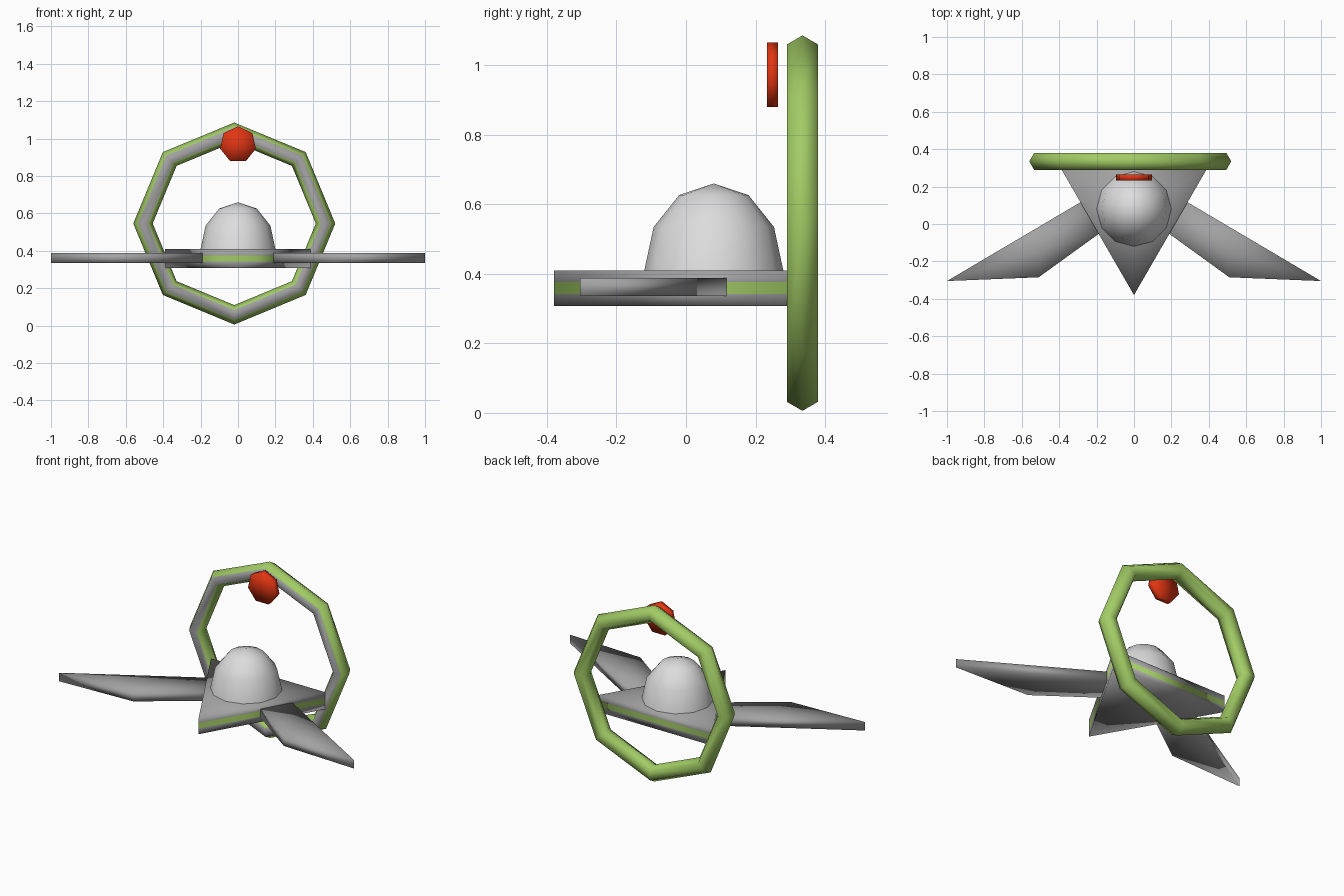
import bpy, bmesh, math
from mathutils import Vector

if "Cube" in bpy.data.objects:
    bpy.data.objects.remove(bpy.data.objects["Cube"])


def material(name, rgb):
    m = bpy.data.materials.new(name)
    m.diffuse_color = (*rgb, 1)
    m.use_nodes = True
    m.node_tree.nodes["Principled BSDF"].inputs["Base Color"].default_value = m.diffuse_color
    return m


GREY = material("hull grey", (0.36, 0.36, 0.36))
GREEN = material("lime green", (0.36, 0.60, 0.13))
RED = material("signal red", (0.75, 0.035, 0.006))
PALE = material("dome pale grey", (0.72, 0.72, 0.72))


def add_object(name, bm, mats):
    bmesh.ops.recalc_face_normals(bm, faces=bm.faces)
    for f in bm.faces:
        f.smooth = True
    me = bpy.data.meshes.new(name)
    bm.to_mesh(me)
    bm.free()
    for m in mats:
        me.materials.append(m)
    ob = bpy.data.objects.new(name, me)
    bpy.context.collection.objects.link(ob)
    return ob


def prism(outline, levels, axis):
    """Stack an outline through several levels, with fan caps."""
    bm = bmesh.new()
    place = (lambda a, b, h: (a, b, h)) if axis == "z" else (lambda a, b, h: (a, h, b))
    rows = [[bm.verts.new(place(a, b, h)) for a, b in outline] for h in levels]
    n = len(outline)
    for lo, hi in zip(rows, rows[1:]):
        for i in range(n):
            j = (i + 1) % n
            bm.faces.new((lo[i], lo[j], hi[j], hi[i]))
    ca = sum(p[0] for p in outline) / n
    cb = sum(p[1] for p in outline) / n
    for row, h in ((rows[0], levels[0]), (rows[-1], levels[-1])):
        c = bm.verts.new(place(ca, cb, h))
        for i in range(n):
            bm.faces.new((row[i], row[(i + 1) % n], c))
    return bm


def polygon(n, r, ca, cb, start):
    return [(ca + r * math.cos(start + math.tau * i / n),
             cb + r * math.sin(start + math.tau * i / n)) for i in range(n)]


# Triangular hull with a green stripe round its middle third
bm = prism(polygon(3, 0.45, 0, 0.07, -math.pi / 2), [0.308, 0.342, 0.376, 0.41], "z")
for f in bm.faces:
    z = f.calc_center_median().z
    f.material_index = 1 if 0.345 < z < 0.373 else 0
add_object("hull", bm, [GREY, GREEN])

# Swept wings
for side, name in ((1, "right_wing"), (-1, "left_wing")):
    outline = [(0.28, 0.12), (1.0, -0.305), (0.51, -0.285), (0.185, -0.05)]
    bm = prism([(side * x, y) for x, y in outline], [0.336, 0.388], "z")
    add_object(name, bm, [GREY])

# Half-ellipsoid dome
bm = bmesh.new()
bmesh.ops.create_uvsphere(bm, u_segments=12, v_segments=6, radius=1)
bmesh.ops.delete(bm, geom=[v for v in bm.verts if v.co.z < -0.01], context="VERTS")
for v in bm.verts:
    v.co = Vector((0.2 * v.co.x, 0.2 * v.co.y + 0.08, 0.25 * v.co.z + 0.41))
add_object("dome", bm, [PALE])

# Eight-sided ring of hexagonal section, with a grey front band
bm = bmesh.new()
section = polygon(6, 0.052, 0.488, 0.335, 0)
rows = []
for i in range(8):
    a = math.tau * i / 8
    rows.append([bm.verts.new((-0.02 + r * math.cos(a), y, 0.546 + r * math.sin(a)))
                 for r, y in section])
for i in range(8):
    p, q = rows[i], rows[(i + 1) % 8]
    for k in range(6):
        m = (k + 1) % 6
        f = bm.faces.new((p[k], p[m], q[m], q[k]))
        f.material_index = 1 if f.calc_center_median().y < 0.30 else 0
add_object("ring", bm, [GREEN, GREY])

# Seven-sided red lamp in front of the ring
add_object("lamp", prism(polygon(7, 0.098, 0, 0.968, math.pi / 2), [0.233, 0.265], "y"), [RED])
